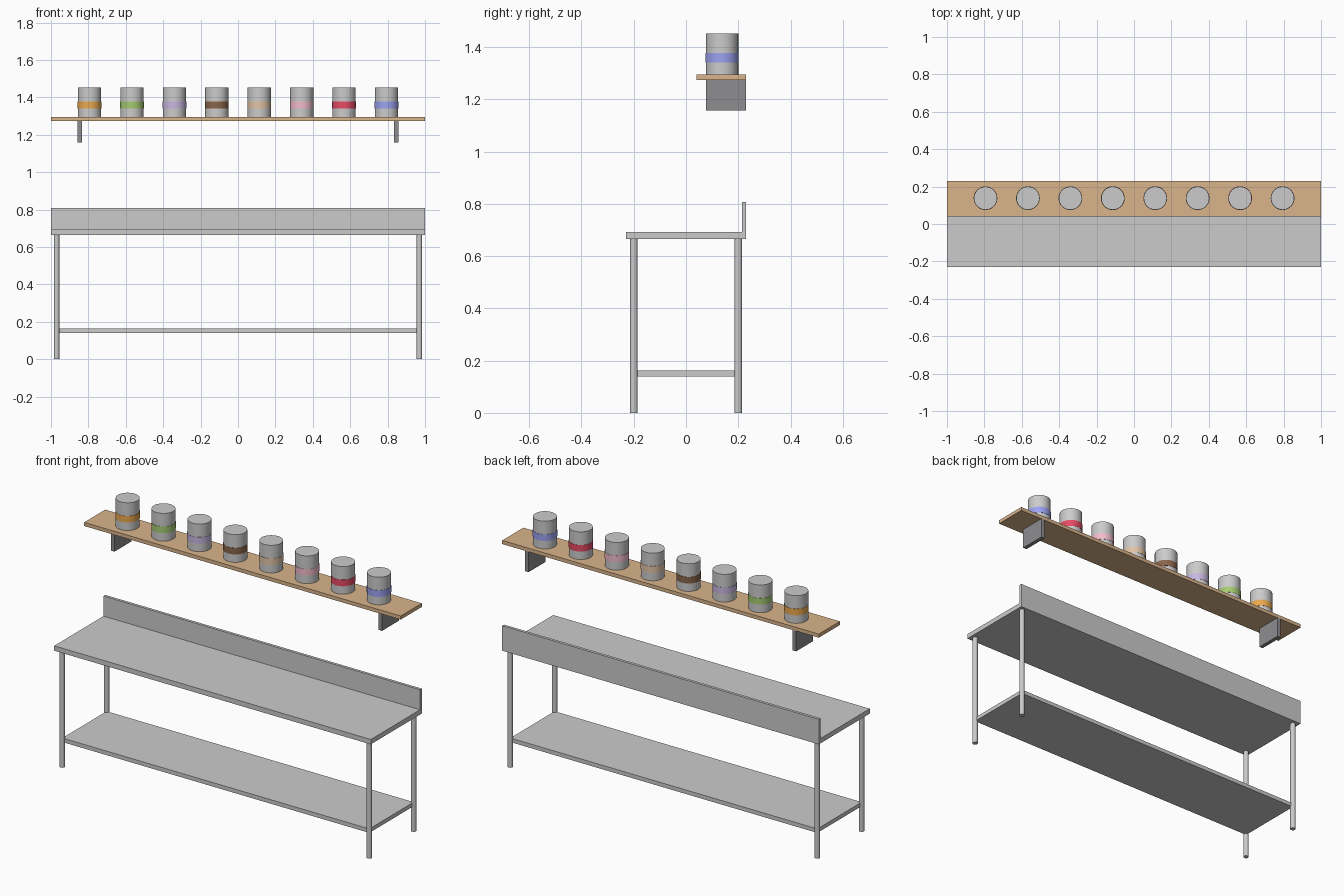
import bpy

if "Cube" in bpy.data.objects:
    bpy.data.objects.remove(bpy.data.objects["Cube"])


def material(name, color):
    m = bpy.data.materials.new(name)
    m.diffuse_color = (*color, 1)
    m.use_nodes = True
    m.node_tree.nodes["Principled BSDF"].inputs["Base Color"].default_value = m.diffuse_color
    return m


def finish(name, mat):
    o = bpy.context.object
    o.name = name
    if mat:
        o.data.materials.append(mat)
    return o


def box(name, x, y, z, mat=None):
    """Box from (min, max) ranges on each axis."""
    bpy.ops.mesh.primitive_cube_add(size=1, location=[(a + b) / 2 for a, b in (x, y, z)])
    o = finish(name, mat)
    o.scale = [b - a for a, b in (x, y, z)]
    bpy.ops.object.transform_apply(location=False, rotation=False, scale=True)
    return o


def cylinder(name, x, y, r, z0, z1, mat=None, sides=32):
    bpy.ops.mesh.primitive_cylinder_add(vertices=sides, radius=r, depth=z1 - z0,
                                        location=(x, y, (z0 + z1) / 2))
    o = finish(name, mat)
    bpy.ops.object.shade_smooth_by_angle()
    return o


wood = material("wood", (0.70, 0.46, 0.26))
dark = material("dark_metal", (0.27, 0.27, 0.28))

# Work table: top, splashback, undershelf, round legs
box("table_top", (-1, 1), (-0.23, 0.23), (0.665, 0.693))
box("splashback", (-1, 1), (0.214, 0.23), (0.665, 0.808))
box("undershelf", (-0.97, 0.97), (-0.2, 0.2), (0.14, 0.163))
for sx, side in ((-1, "left"), (1, "right")):
    for sy, end in ((-1, "front"), (1, "back")):
        cylinder(f"{end}_{side}_leg", sx * 0.97, sy * 0.2, 0.0148, 0, 0.67, sides=24)
    # Wall shelf bracket
    xs = sorted((sx * 0.834, sx * 0.857))
    box(f"{side}_bracket", xs, (0.076, 0.23), (1.158, 1.274), dark)

# Wall shelf
box("wall_shelf", (-1, 1), (0.04, 0.23), (1.274, 1.295), wood)

# Row of canisters with coloured bands
colors = {
    "orange": (0.83, 0.40, 0.08), "green": (0.38, 0.60, 0.17),
    "lavender": (0.58, 0.47, 0.75), "brown": (0.25, 0.13, 0.07),
    "tan": (0.76, 0.55, 0.38), "pink": (0.90, 0.50, 0.60),
    "red": (0.80, 0.07, 0.13), "blue": (0.33, 0.36, 0.88),
}
for i, (name, color) in enumerate(colors.items()):
    x = -0.794 + i * 0.2269
    cylinder(f"canister_{i + 1}", x, 0.138, 0.062, 1.295, 1.453)
    cylinder(f"{name}_band", x, 0.138, 0.0636, 1.341, 1.378, material(name, color))
